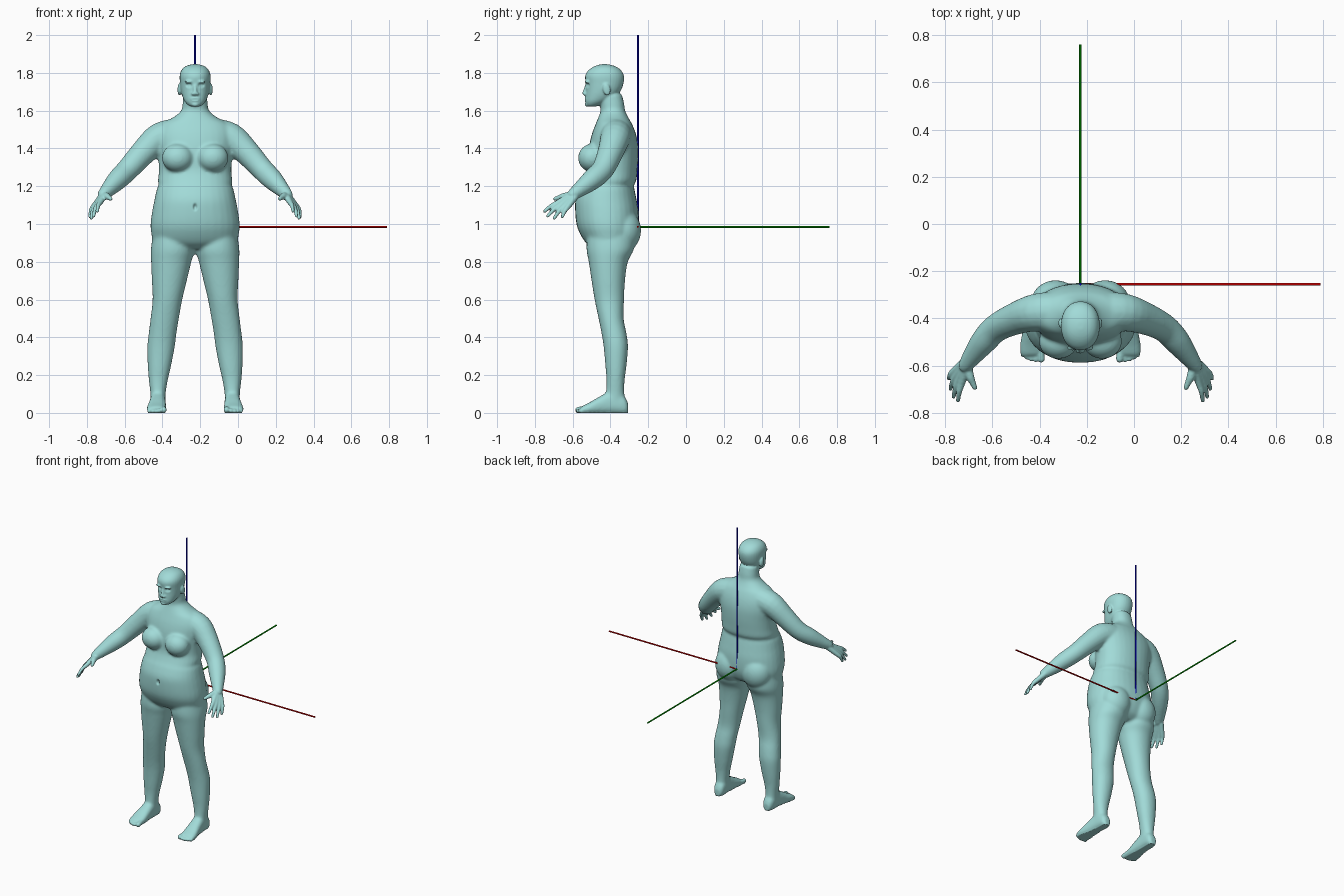
import bpy, bmesh, math
from mathutils import Vector, Matrix

if "Cube" in bpy.data.objects:
    bpy.data.objects.remove(bpy.data.objects["Cube"])

CX = -0.227  # body centre line
parts = []


def finish(bm, name):
    bmesh.ops.recalc_face_normals(bm, faces=bm.faces)
    me = bpy.data.meshes.new(name)
    bm.to_mesh(me)
    bm.free()
    ob = bpy.data.objects.new(name, me)
    bpy.context.collection.objects.link(ob)
    parts.append(ob)
    return ob


def spline(rows, n=4):
    """Catmull-Rom through rows of numbers."""
    out = []
    for i in range(len(rows) - 1):
        a, b, c, d = (rows[max(i - 1, 0)], rows[i], rows[i + 1], rows[min(i + 2, len(rows) - 1)])
        for k in range(n):
            t = k / n
            out.append([0.5 * (2 * q + (r - p) * t + (2 * p - 5 * q + 4 * r - s) * t * t
                               + (3 * q - p - 3 * r + s) * t ** 3) for p, q, r, s in zip(a, b, c, d)])
    return out + [list(rows[-1])]


def skin(rings, name):
    bm = bmesh.new()
    loops = [[bm.verts.new(p) for p in ring] for ring in rings]
    for a, b in zip(loops, loops[1:]):
        for i in range(len(a)):
            j = (i + 1) % len(a)
            bm.faces.new((a[i], a[j], b[j], b[i]))
    bm.faces.new(loops[0])
    bm.faces.new(loops[-1])
    return finish(bm, name)


def oval(c, u, v, e=2.0, n=32):
    pts = []
    for i in range(n):
        s, k = math.sin(2 * math.pi * i / n), math.cos(2 * math.pi * i / n)
        pts.append(c + u * math.copysign(abs(k) ** (2 / e), k) + v * math.copysign(abs(s) ** (2 / e), s))
    return pts


def stack(rows, name, side=1, e=2.0):
    """Horizontal sections: z, x min, x max, y front, y back."""
    return skin([oval(Vector((CX + side * (a + b) / 2, (f + k) / 2, z)),
                      Vector(((b - a) / 2, 0, 0)), Vector((0, (k - f) / 2, 0)), e)
                 for z, a, b, f, k in spline(rows)], name)


def tube(rows, name, side=1):
    """Round limb: x, y, z, radius, with rounded ends."""
    rows = spline(rows)
    pts = [Vector((CX + side * r[0], r[1], r[2])) for r in rows]
    rad = [r[3] for r in rows]
    for i, j in ((0, 1), (-1, -2)):
        d, p, r = (pts[i] - pts[j]).normalized(), pts[i].copy(), rad[i]
        ext = [(p + d * r * 0.6, r * 0.8), (p + d * r * 0.95, r * 0.3)]
        if i == 0:
            pts, rad = [q[0] for q in ext[::-1]] + pts, [q[1] for q in ext[::-1]] + rad
        else:
            pts, rad = pts + [q[0] for q in ext], rad + [q[1] for q in ext]
    rings = []
    for i, p in enumerate(pts):
        t = (pts[min(i + 1, len(pts) - 1)] - pts[max(i - 1, 0)]).normalized()
        u = t.cross(Vector((side * 0.5, 0.4, 1))).normalized()
        rings.append(oval(p, u * rad[i], t.cross(u) * rad[i], n=16))
    return skin(rings, name)


def ball(c, r, name, tilt=0.0):
    bm = bmesh.new()
    bmesh.ops.create_icosphere(bm, subdivisions=4, radius=1)
    m = Matrix.Translation((CX + c[0], c[1], c[2])) @ Matrix.Rotation(tilt, 4, 'X') @ Matrix.Diagonal((*r, 1))
    bmesh.ops.transform(bm, matrix=m, verts=bm.verts)
    return finish(bm, name)


def fuse(name, voxel, smooth):
    """Join all parts so far into one continuous skin."""
    bpy.ops.object.select_all(action='DESELECT')
    for o in parts:
        o.select_set(True)
    ob = parts[0]
    bpy.context.view_layer.objects.active = ob
    bpy.ops.object.join()
    m = ob.modifiers.new("remesh", 'REMESH')
    m.mode, m.voxel_size = 'VOXEL', voxel
    bpy.ops.object.modifier_apply(modifier=m.name)
    m = ob.modifiers.new("smooth", 'SMOOTH')
    m.factor, m.iterations = 0.5, smooth
    bpy.ops.object.modifier_apply(modifier=m.name)
    ob.name = name
    parts[:] = [ob]
    return ob


def push(ob, c, r, dy):
    """Soft dent along y."""
    for v in ob.data.vertices:
        d = math.sqrt(sum(((v.co[i] - c[i] - (CX if i == 0 else 0)) / r[i]) ** 2 for i in range(3)))
        if d < 1:
            v.co.y += dy * (1 - d * d) ** 2


# torso and neck
torso = [(.87, .13, -.49, -.32), (.90, .215, -.53, -.28), (.95, .232, -.562, -.257), (1.0, .236, -.58, -.25),
         (1.07, .227, -.587, -.252), (1.13, .215, -.585, -.262), (1.185, .203, -.566, -.273),
         (1.205, .194, -.556, -.277), (1.23, .197, -.543, -.263), (1.28, .192, -.525, -.258),
         (1.35, .195, -.52, -.253), (1.42, .205, -.512, -.254), (1.48, .205, -.497, -.266),
         (1.53, .178, -.478, -.286), (1.565, .115, -.464, -.306), (1.60, .074, -.452, -.322),
         (1.64, .066, -.456, -.328), (1.69, .062, -.46, -.34)]
stack([(z, -w, w, f, b) for z, w, f, b in torso], "torso", e=2.2)

leg = [(.96, .03, .22, -.52, -.28), (.87, .004, .234, -.527, -.275), (.80, .02, .233, -.515, -.308),
       (.70, .044, .229, -.50, -.323), (.60, .068, .225, -.484, -.328), (.50, .086, .236, -.463, -.33),
       (.42, .099, .246, -.447, -.315), (.35, .108, .253, -.436, -.307), (.25, .127, .251, -.427, -.315),
       (.17, .145, .245, -.421, -.325), (.10, .156, .237, -.425, -.326), (.03, .158, .236, -.44, -.315)]
arm = [(.10, -.37, 1.475, .085), (.19, -.375, 1.455, .08), (.273, -.40, 1.38, .069), (.355, -.44, 1.29, .06),
       (.408, -.495, 1.237, .056), (.458, -.56, 1.185, .042), (.487, -.60, 1.155, .032)]
foot = [(-.306, .195, .022, .05), (-.33, .195, .037, .09), (-.40, .197, .041, .112), (-.46, .2, .046, .085),
        (-.51, .204, .052, .056), (-.55, .206, .05, .036), (-.562, .206, .044, .024)]
for s in (-1, 1):
    stack(leg, "leg", s, 2.1)
    tube(arm, "arm", s)
    skin([oval(Vector((CX + s * x, y, h / 2 - .003)), Vector((w, 0, 0)), Vector((0, 0, h / 2 + .003)), 2.5)
          for y, x, w, h in spline(foot)], "foot")
    ball((s * .093, -.497, 1.35), (.083, .074, .075), "breast", -.15)
    ball((s * .105, -.335, .965), (.105, .097, .115), "buttock")
fuse("body", .009, 5)

# head
head = [(1.622, .022, -.52, -.48), (1.63, .038, -.528, -.45), (1.65, .056, -.533, -.41), (1.68, .069, -.532, -.365),
        (1.71, .076, -.53, -.343), (1.745, .08, -.531, -.331), (1.78, .082, -.534, -.328), (1.805, .077, -.524, -.337),
        (1.826, .063, -.501, -.358), (1.839, .042, -.475, -.385), (1.846, .014, -.447, -.415)]
stack([(z, -w, w, f, b) for z, w, f, b in head], "head", e=2.15)
tube([(0, -.525, 1.738, .008), (0, -.533, 1.712, .009), (0, -.539, 1.692, .011)], "nose")
ball((0, -.53, 1.664), (.025, .008, .006), "upper_lip")
ball((0, -.529, 1.654), (.021, .008, .006), "lower_lip")
ball((0, -.524, 1.633), (.02, .011, .012), "chin")

# hands, toes, ears and nostrils
index_knuckle, little_knuckle = Vector((.502, -.675, 1.115)), Vector((.541, -.628, 1.088))
tips = [(.518, -.748, 1.068), (.537, -.732, 1.042), (.55, -.698, 1.03), (.557, -.655, 1.038)]
for s in (-1, 1):
    for i, tip in enumerate(tips):
        k = index_knuckle.lerp(little_knuckle, i / 3)
        base = Vector((.48 + .005 * i, -.606 + .006 * i, 1.155 - .004 * i))
        mid = k.lerp(Vector(tip), .5) + Vector((.003, 0, .006))
        tube([(*base, .019), (*k, .0145), (*mid, .0115), (*tip, .009)], "finger", s)
    tube([(.478, -.605, 1.152, .02), (.468, -.645, 1.147, .018), (.457, -.67, 1.14, .014),
          (.447, -.694, 1.133, .0105)], "thumb", s)
    for x, y, r in ((.166, -.572, .016), (.19, -.575, .011), (.209, -.572, .0105), (.227, -.565, .01), (.244, -.554, .01)):
        tube([(x + (.205 - x) * .1, y + .04, r + .006, r), (x, y, r, r)], "toe", s)
    ball((s * .083, -.42, 1.712), (.01, .02, .033), "ear", .2)
    ball((s * .012, -.535, 1.689), (.009, .011, .008), "nostril")
    ball((s * .033, -.524, 1.753), (.024, .013, .007), "brow")
body = fuse("body", .0055, 3)

# eye sockets, eyes, mouth line, navel
for s in (-1, 1):
    push(body, (s * .033, -.53, 1.735), (.024, .05, .016), .012)
    push(body, (s * .033, -.525, 1.733), (.012, .05, .007), -.006)
    push(body, (s * .084, -.425, 1.712), (.02, .012, .02), .003)
push(body, (0, -.535, 1.659), (.025, .03, .005), .006)
push(body, (0, -.585, 1.09), (.013, .05, .024), .018)
for v in body.data.vertices:  # flat soles
    v.co.z = max(v.co.z, 0)
    if v.co.z < .004:
        v.co.z = 0
body.data.polygons.foreach_set("use_smooth", [True] * len(body.data.polygons))


def paint(ob, name, col):
    m = bpy.data.materials.new(name)
    m.diffuse_color = (*col, 1)
    m.use_nodes = True
    m.node_tree.nodes["Principled BSDF"].inputs["Base Color"].default_value = m.diffuse_color
    ob.data.materials.clear()
    ob.data.materials.append(m)


paint(body, "pale_teal", (.36, .71, .69))

# reference axes: thin rods from a point at the lower back
start = Vector((CX, -.255, .985))
for name, d, length, col in (("x_axis_rod", (1, 0, 0), 1.017, (.6, 0, 0)), ("y_axis_rod", (0, 1, 0), 1.015, (0, .4, 0)),
                             ("z_axis_rod", (0, 0, 1), 1.015, (0, 0, .6))):
    d = Vector(d)
    bpy.ops.mesh.primitive_cylinder_add(vertices=12, radius=.005, depth=length, location=start + d * length / 2,
                                        rotation=d.to_track_quat('Z', 'Y').to_euler())
    rod = bpy.context.object
    rod.name = name
    bpy.ops.object.shade_smooth_by_angle()
    paint(rod, name, col)
